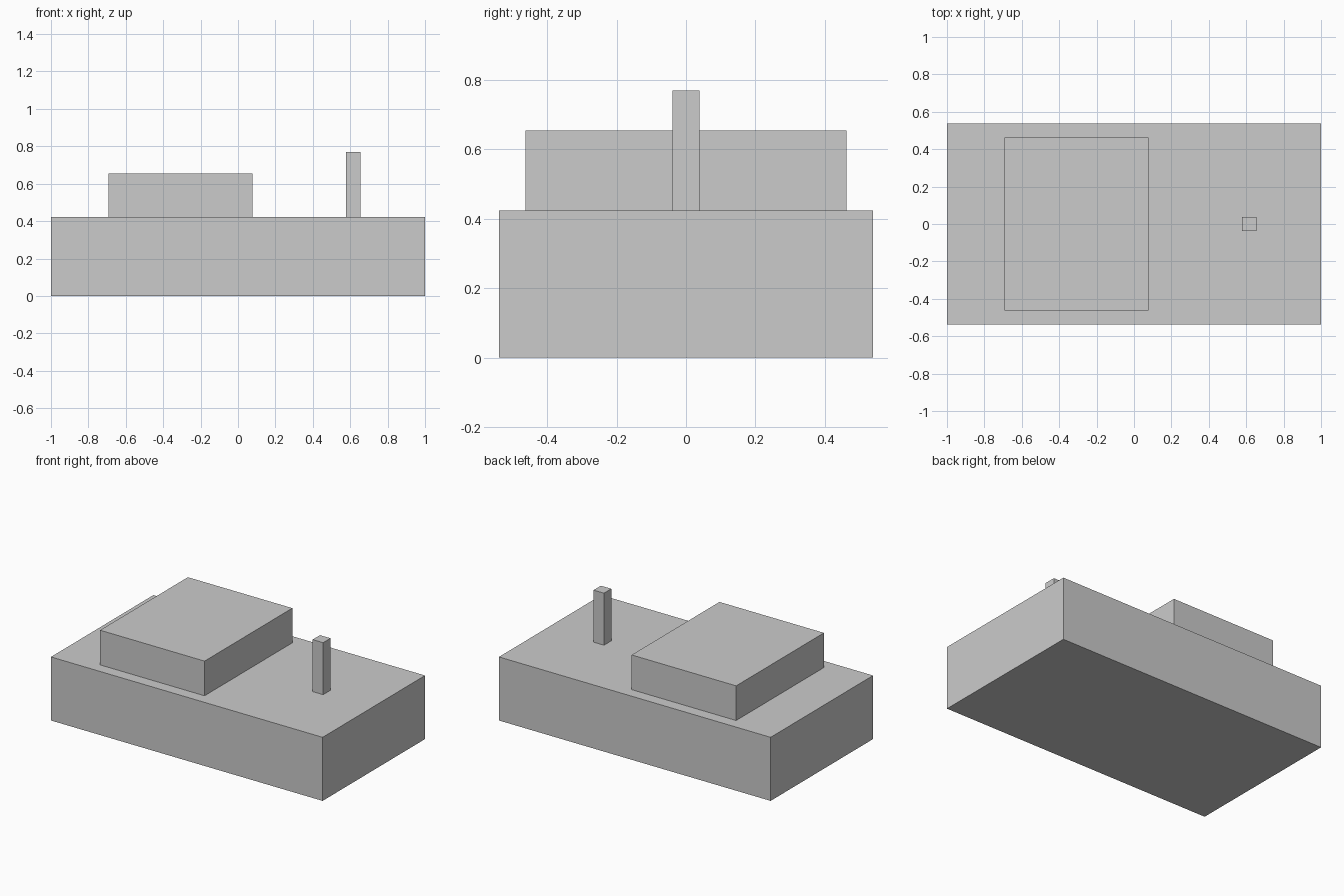
import bpy

if "Cube" in bpy.data.objects:
    bpy.data.objects.remove(bpy.data.objects["Cube"])

U = 1 / 13  # module: the base is 26 modules long


def box(name, cx, cy, z0, sx, sy, sz):
    """Box with its underside at z0; all values in modules."""
    bpy.ops.mesh.primitive_cube_add(size=1, location=(cx * U, cy * U, (z0 + sz / 2) * U))
    ob = bpy.context.object
    ob.name = name
    ob.scale = (sx * U, sy * U, sz * U)
    bpy.ops.object.transform_apply(location=False, rotation=False, scale=True)
    return ob


# Main slab
box("base", 0, 0, 0, 26, 14, 5.5)
# Wide raised block on the left
box("raised_block", -4, 0, 5.5, 10, 12, 3)
# Slim square post on the right
box("post", 8, 0, 5.5, 1, 1, 4.5)
